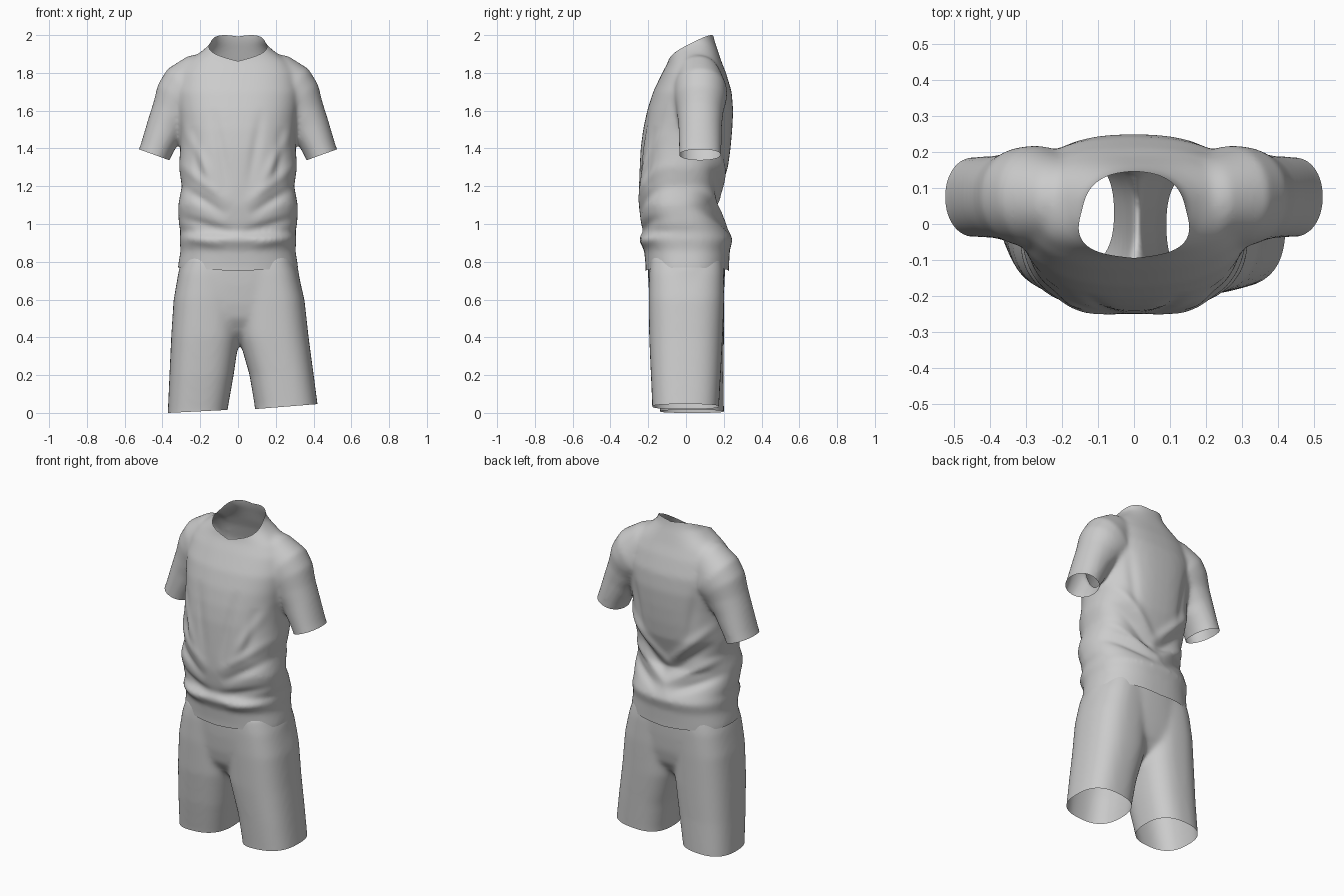
import bpy, bmesh, math
from mathutils import Vector

cube = bpy.data.objects.get("Cube")
if cube:
    bpy.data.objects.remove(cube, do_unlink=True)

# One plain fabric colour
fabric = bpy.data.materials.new("grey_fabric")
fabric.use_nodes = True
grey = (0.6, 0.6, 0.6, 1)
fabric.diffuse_color = grey
fabric.node_tree.nodes["Principled BSDF"].inputs["Base Color"].default_value = grey

SIDES = 48


def loft(bm, rings, power=2.4):
    """Closed tube through rings of (cx, cy, cz, half_x, half_y, tilt)."""
    loops = []
    for cx, cy, cz, hx, hy, tilt in rings:
        loop = []
        for i in range(SIDES):
            a = math.tau * i / SIDES
            c, s = math.cos(a), math.sin(a)
            u = hx * math.copysign(abs(c) ** (2 / power), c)
            v = hy * math.copysign(abs(s) ** (2 / power), s)
            loop.append(bm.verts.new((cx + u * math.cos(tilt), cy + v,
                                      cz + u * math.sin(tilt))))
        loops.append(loop)
    for low, high in zip(loops, loops[1:]):
        for i in range(SIDES):
            j = (i + 1) % SIDES
            bm.faces.new((low[i], low[j], high[j], high[i]))
    bm.faces.new(loops[0])
    bm.faces.new(loops[-1])


def from_extents(rows, cx=0.0):
    """Turn (z, half_x, front_y, back_y) rows into level rings."""
    return [(cx, (f + b) / 2, z, hx, (b - f) / 2, 0) for z, hx, f, b in rows]


def fuse(name, bm, smoothing):
    """Melt overlapping solids into one smooth skin."""
    bmesh.ops.recalc_face_normals(bm, faces=bm.faces[:])
    mesh = bpy.data.meshes.new(name)
    bm.to_mesh(mesh)
    bm.free()
    obj = bpy.data.objects.new(name, mesh)
    bpy.context.collection.objects.link(obj)
    remesh = obj.modifiers.new("Fuse", 'REMESH')
    remesh.mode = 'VOXEL'
    remesh.voxel_size = 0.011
    smooth = obj.modifiers.new("Soften", 'SMOOTH')
    smooth.factor = 0.5
    smooth.iterations = smoothing
    graph = bpy.context.evaluated_depsgraph_get()
    skin = bpy.data.meshes.new_from_object(obj.evaluated_get(graph))
    obj.modifiers.clear()
    obj.data = skin
    bpy.data.meshes.remove(mesh)
    skin.name = name
    skin.materials.clear()
    skin.materials.append(fabric)
    return obj


def open_hole(bm, *planes):
    """Cut away the region that lies outside every (point, normal) plane."""
    planes = [(Vector(p), Vector(n).normalized()) for p, n in planes]
    for p, n in planes:
        bmesh.ops.bisect_plane(bm, geom=bm.verts[:] + bm.edges[:] + bm.faces[:],
                               plane_co=p, plane_no=n, dist=1e-5)
    gone = [f for f in bm.faces
            if all((f.calc_center_median() - p).dot(n) > 0 for p, n in planes)]
    bmesh.ops.delete(bm, geom=gone, context='FACES')


def add_folds(bm, folds, width):
    """Raise or sink soft creases along (x, z, x, z, height, side) lines."""
    bm.normal_update()
    moves = []
    for v in bm.verts:
        p, n, push = Vector((v.co.x, v.co.z)), v.normal.copy(), 0
        for x0, z0, x1, z1, height, side in folds:
            if n.y * side <= 0 or abs(p.x) > 0.34:
                continue
            a, d = Vector((x0, z0)), Vector((x1 - x0, z1 - z0))
            t = min(1, max(0, (p - a).dot(d) / d.length_squared))
            gap = (p - a - d * t).length / width
            push += height * abs(n.y) * math.exp(-gap * gap) * math.sin(math.pi * t)
        moves.append(n * push)
    for v, move in zip(bm.verts, moves):
        v.co += move


def finish(obj, bm):
    bm.to_mesh(obj.data)
    bm.free()
    for face in obj.data.polygons:
        face.use_smooth = True
        face.material_index = 0


# Shirt body: bloused over the hem, narrowing to shoulders and neck
bm = bmesh.new()
loft(bm, from_extents([
    (0.68, .318, -.212, .226), (0.78, .318, -.214, .228),
    (0.86, .304, -.222, .232), (0.92, .31, -.252, .248),
    (0.96, .304, -.226, .228), (1.0, .314, -.238, .206),
    (1.1, .317, -.25, .164), (1.2, .298, -.249, .19),
    (1.3, .313, -.245, .222), (1.4, .306, -.24, .236),
    (1.5, .306, -.227, .245), (1.6, .32, -.206, .25),
    (1.7, .33, -.174, .242), (1.8, .31, -.126, .212),
    (1.86, .27, -.094, .188), (1.92, .185, -.078, .168),
    (1.96, .143, -.072, .154), (2.0, .134, -.068, .144),
    (2.1, .134, -.068, .14)]))

# Short sleeves, mirrored: from inside the yoke, over the shoulder, past the cuff
sleeve = [(.08, .06, 1.82, .09, .09, 75), (.2, .066, 1.755, .15, .125, 65),
          (.265, .076, 1.7, .163, .143, 48), (.3, .077, 1.66, .147, .138, 32),
          (.332, .075, 1.6, .124, .124, 22), (.378, .075, 1.52, .104, .115, 18),
          (.43, .075, 1.4, .088, .112, 20), (.47, .075, 1.3, .084, .111, 20)]
for side in (-1, 1):
    loft(bm, [(side * x, y, z, hx, hy, side * math.radians(t))
              for x, y, z, hx, hy, t in sleeve], power=2.1)
shirt = fuse("shirt", bm, 16)

# Creases: diagonal pulls on the belly and back, gathers above the hem
folds = []
for s in (-1, 1):
    folds += [
        (s * .31, 1.56, s * .1, 1.16, .012, -1),
        (s * .24, 1.52, s * .2, 1.2, -.012, -1),
        (s * .13, 1.62, s * .05, 1.16, -.008, -1),
        (s * .34, 1.34, s * .03, 1.1, .011, -1),
        (s * .34, 1.22, s * .05, 1.04, -.014, -1),
        (s * .34, 1.04, s * .02, .95, -.014, -1),
        (s * .32, .94, s * .06, .89, .01, -1),
        (s * .34, 1.46, s * -.03, 1.1, .015, 1),
        (s * .34, 1.35, 0, 1.05, -.014, 1),
        (s * .34, 1.22, s * -.03, .99, .016, 1),
        (s * .34, 1.1, s * .02, .96, -.016, 1),
        (s * .22, 1.66, s * .15, 1.25, -.009, 1)]
bm = bmesh.new()
bm.from_mesh(shirt.data)
add_folds(bm, folds, 0.028)

# Gently arched hem, V-shaped neck and cuff openings
neck = (0, -.08, 1.87)
open_hole(bm, (neck, (-.2, -.54, 1)), (neck, (.2, -.54, 1)))
for s in (-1, 1):
    open_hole(bm, ((0, 0, .75), (s * .06, 0, -1)))
    open_hole(bm, ((s * .445, 0, 1.367), (s * .34, 0, -.94)),
              ((s * .335, 0, 0), (s, 0, 0)))
finish(shirt, bm)

# Shorts: hips tucked under the shirt, and two slightly different legs
bm = bmesh.new()
loft(bm, from_extents([
    (0.38, .08, -.07, .07), (0.43, .21, -.13, .135), (0.5, .33, -.174, .178),
    (0.58, .342, -.19, .196), (0.68, .33, -.199, .204),
    (0.76, .316, -.202, .207), (0.85, .288, -.198, .204),
    (0.93, .28, -.19, .2)], cx=.003))
right_leg = [(-.217, .033, -.08, .158, .168, 0), (-.215, .033, 0, .157, .168, 0),
             (-.193, .016, .2, .17, .182, 0), (-.174, .006, .4, .18, .195, 0),
             (-.165, .003, .6, .176, .2, 0), (-.154, .003, .74, .162, .198, 0),
             (-.14, .003, .83, .145, .19, 0)]
left_leg = [(.265, -.004, -.08, .168, .174, 0), (.255, -.002, .04, .167, .177, 0),
            (.231, -.001, .2, .17, .185, 0), (.189, 0, .4, .185, .195, 0),
            (.172, .002, .6, .18, .2, 0), (.156, .003, .74, .163, .198, 0),
            (.142, .003, .83, .145, .19, 0)]
for leg in (right_leg, left_leg):
    loft(bm, leg, power=2.6)
shorts = fuse("shorts", bm, 24)

# Waist and leg openings
bm = bmesh.new()
bm.from_mesh(shorts.data)
open_hole(bm, ((0, 0, .85), (0, 0, 1)))
open_hole(bm, ((0, 0, .0185), (.05, 0, -1)), ((0, 0, 0), (-1, 0, 0)))
open_hole(bm, ((0, 0, .013), (.08, 0, -1)), ((0, 0, 0), (1, 0, 0)))
finish(shorts, bm)
